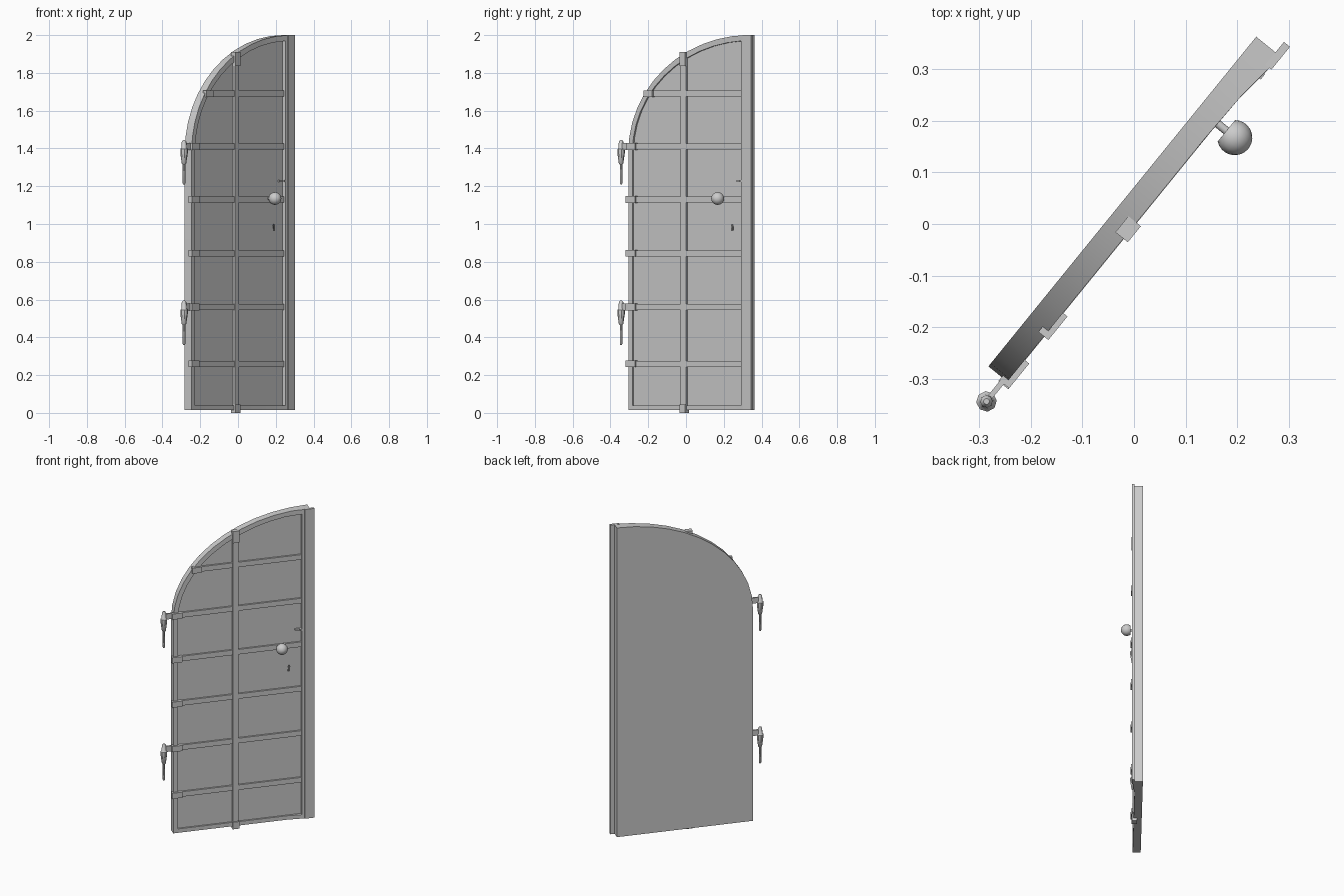
import bpy, bmesh, math
from mathutils import Matrix

if "Cube" in bpy.data.objects:
    bpy.data.objects.remove(bpy.data.objects["Cube"])

# Everything is modelled with the leaf along local x (front = -y), then swung open
SWING = Matrix.Rotation(math.radians(50.9), 4, 'Z')


def material(name, c):
    m = bpy.data.materials.new(name)
    m.diffuse_color = (c, c, c, 1)
    m.use_nodes = True
    m.node_tree.nodes["Principled BSDF"].inputs["Base Color"].default_value = m.diffuse_color
    return m


GREY = material("grey", 0.6)
DARK = material("dark_grey", 0.12)


def finish(name, bm, mat=GREY, angle=40):
    bmesh.ops.recalc_face_normals(bm, faces=bm.faces)
    me = bpy.data.meshes.new(name)
    bm.to_mesh(me)
    bm.free()
    me.materials.append(mat)
    ob = bpy.data.objects.new(name, me)
    bpy.context.collection.objects.link(ob)
    ob.matrix_world = SWING
    bpy.ops.object.select_all(action='DESELECT')
    ob.select_set(True)
    bpy.context.view_layer.objects.active = ob
    bpy.ops.object.shade_smooth_by_angle(angle=math.radians(angle))
    return ob


def add_box(bm, x0, x1, y0, y1, z0, z1):
    m = Matrix.Translation(((x0 + x1) / 2, (y0 + y1) / 2, (z0 + z1) / 2))
    bmesh.ops.create_cube(bm, size=1, matrix=m @ Matrix.Diagonal((x1 - x0, y1 - y0, z1 - z0, 1)))


def box(name, *dims, mat=GREY):
    bm = bmesh.new()
    add_box(bm, *dims)
    return finish(name, bm, mat)


def lathe(name, profile, n, place):
    """Turn (radius, height) points about z, cap both ends, then place."""
    bm = bmesh.new()
    rings = [[bm.verts.new((r * math.cos(2 * math.pi * i / n), r * math.sin(2 * math.pi * i / n), z))
              for i in range(n)] for r, z in profile]
    bridge(bm, rings)
    bm.faces.new(rings[0])
    bm.faces.new(rings[-1])
    bm.transform(place)
    return finish(name, bm)


def bridge(bm, rings):
    for a, b in zip(rings, rings[1:]):
        for i in range(len(a)):
            j = (i + 1) % len(a)
            bm.faces.new((a[i], a[j], b[j], b[i]))


# Leaf outline: straight hinge side, elliptical top rising to the latch side
CX, CZ = 0.431, 1.38
OUT_A, OUT_B, IN_A, IN_B = 0.823, 0.62, 0.795, 0.59
LATCH_IN, BOTTOM, PANEL_Y, BACK_Y = 0.383, 0.015, 0.008, 0.045


def outline(a, b, right, bottom):
    start = math.acos((right - CX) / a)
    pts = [(CX - a, bottom), (0.294, bottom), (right, bottom)]
    for i in range(13):
        t = start + (math.pi - start) * i / 12
        pts.append((CX + a * math.cos(t), CZ + b * math.sin(t)))
    return pts


def left_edge(z, a, b):
    k = max(0, (z - CZ) / b)
    return CX - a * math.sqrt(1 - k * k)


def top_edge(x, a, b):
    return CZ + b * math.sqrt(1 - ((x - CX) / a) ** 2)


def front_y(x):
    # the rim swells forward toward the latch side
    return -0.002 - 0.014 * max(0, (x - 0.294) / (CX - 0.294))


# Door leaf with raised rim and recessed panel
bm = bmesh.new()
outer = outline(OUT_A, OUT_B, CX, BOTTOM)
inner = outline(IN_A, IN_B, LATCH_IN, BOTTOM + 0.025)
rings = [[bm.verts.new((x, BACK_Y, z)) for x, z in outer],
         [bm.verts.new((x, front_y(x), z)) for x, z in outer],
         [bm.verts.new((x, front_y(x), z)) for x, z in inner],
         [bm.verts.new((x, PANEL_Y, z)) for x, z in inner]]
bridge(bm, rings)
bm.faces.new(rings[0])
bm.faces.new(rings[-1])
finish("door_leaf", bm)

# Cover strip along the latch edge
box("latch_cover_strip", 0.40, 0.457, -0.018, -0.003, BOTTOM, 2.0)

# Horizontal iron straps, each stepping up over the rim
for i, z in enumerate((0.26, 0.56, 0.845, 1.13, 1.41, 1.69)):
    bm = bmesh.new()
    h = 0.016
    xi = left_edge(z, IN_A, IN_B)
    xo = left_edge(z + h, OUT_A, OUT_B)
    add_box(bm, xi, LATCH_IN + 0.002, -0.003, 0.012, z - h, z + h)
    add_box(bm, xo - 0.01, xi + 0.025, -0.013, 0.012, z - h - 0.002, z + h + 0.002)
    finish(f"strap_{i + 1}", bm)

# Vertical iron strap, wrapping the rim at both ends
bm = bmesh.new()
xc, w = -0.015, 0.018
zt = top_edge(xc, OUT_A, OUT_B)
add_box(bm, xc - w, xc + w, -0.005, 0.012, 0.03, zt - 0.02)
add_box(bm, xc - w - 0.002, xc + w + 0.002, -0.013, 0.018, 0.0, 0.045)
add_box(bm, xc - w - 0.002, xc + w + 0.002, -0.013, 0.018, zt - 0.065, zt + 0.01)
finish("vertical_strap", bm)

# Two hinges: knuckle, tapered socket and pin, joined to the strap by an arm
for name, z in (("lower", 0.56), ("upper", 1.41)):
    lathe(name + "_hinge_pin",
          [(0.006, 0.034), (0.012, 0.026), (0.014, -0.008), (0.020, -0.014), (0.020, -0.035),
           (0.012, -0.09), (0.007, -0.095), (0.007, -0.195), (0.004, -0.20)],
          8, Matrix.Translation((-0.447, 0.005, z)))
    box(name + "_hinge_arm", -0.445, -0.395, 0.0, 0.010, z - 0.018, z + 0.018)

# Door knob: round ball cut flat at the back, on a stem
R, back = 0.034, math.radians(-38)
ball = [(0.008, -0.056), (0.008, -0.021)]
for i in range(9):
    t = back + (math.radians(86) - back) * i / 8
    ball.append((R * math.cos(t), R * math.sin(t)))
lathe("door_knob", ball, 16,
      Matrix.Translation((0.253, -0.046, 1.135)) @ Matrix.Rotation(math.pi / 2, 4, 'X'))

# Keyhole: round top over a flared slot
bm = bmesh.new()
pts = [(0.009 * math.cos(math.radians(a)), 0.009 * math.sin(math.radians(a)))
       for a in range(-50, 231, 40)]
pts += [(-0.008, -0.030), (0.008, -0.030)]
key = [[bm.verts.new((0.31 + x, y, 0.992 + z)) for x, z in pts] for y in (PANEL_Y + 0.002, PANEL_Y - 0.002)]
bridge(bm, key)
bm.faces.new(key[0])
bm.faces.new(key[1])
finish("keyhole", bm, DARK)

# Small latch bar running into the rim
bm = bmesh.new()
add_box(bm, 0.345, 0.39, -0.002, 0.010, 1.222, 1.232)
add_box(bm, 0.372, 0.386, -0.014, 0.010, 1.222, 1.232)
finish("latch_bar", bm)
